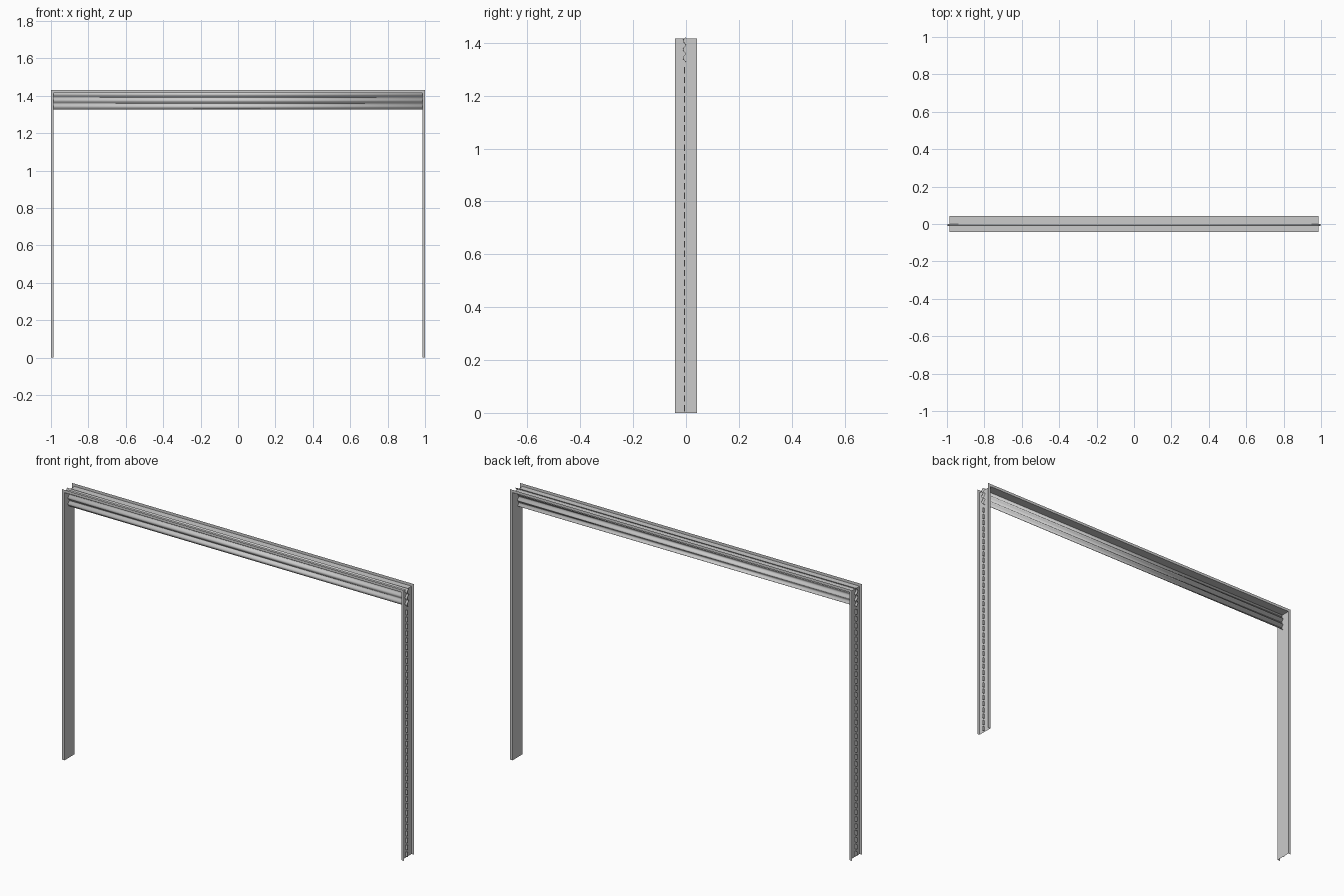
import bpy, math

if "Cube" in bpy.data.objects:
    bpy.data.objects.remove(bpy.data.objects["Cube"])

HALF, TOP, LIP, DEPTH = 1.0, 1.43, 0.0145, 0.0425
MID_Y = -0.005


def make(name, verts, faces, smooth=False):
    me = bpy.data.meshes.new(name)
    me.from_pydata(verts, [], faces)
    me.update()
    ob = bpy.data.objects.new(name, me)
    bpy.context.collection.objects.link(ob)
    if smooth:
        bpy.context.view_layer.objects.active = ob
        ob.select_set(True)
        bpy.ops.object.shade_smooth_by_angle(angle=math.radians(40))
        ob.select_set(False)
    return ob


# Mitred sheet channel swept up one side, across the top and down the other
profile = [(0, -DEPTH), (LIP, -DEPTH), (LIP, DEPTH), (0, DEPTH)]
verts = []
for inset, y in profile:
    x, z = HALF - inset, TOP - inset
    verts += [(-x, y, 0), (-x, y, z), (x, y, z), (x, y, 0)]
faces = []
for p in range(3):
    for s in range(3):
        a, b = p * 4 + s, (p + 1) * 4 + s
        faces.append((a, a + 1, b + 1, b))
make("channel_frame", verts, faces)

# Raised roller slats: bulged strips that hook into each other
SLATS, BASE, PITCH, STEPS = 3, 1.327, 0.0325, 8
pts = []
for i in range(SLATS):
    for k in range(STEPS + 1):
        t = k / STEPS
        bulge = 0.011 * math.sin(math.pi * t)
        pts.append((MID_Y + 0.004 - bulge, BASE + PITCH * (i + 0.93 * t)))
verts = [(x, y, z) for y, z in pts for x in (-0.998, 0.998)]
faces = [(2 * i, 2 * i + 1, 2 * i + 3, 2 * i + 2) for i in range(len(pts) - 1)]
slats = make("shutter_slats", verts, faces, True)
sol = slats.modifiers.new("thickness", 'SOLIDIFY')
sol.thickness = 0.002

# Row of small guide tabs along the outside of each post
for side, label in ((-1, "left"), (1, "right")):
    verts, faces = [], []
    for i in range(36):
        z0 = 0.006 + i * 0.0365
        n = len(verts)
        for z in (z0, z0 + 0.024):
            for x in (HALF - LIP, HALF - 0.003):
                for y in (MID_Y - 0.002, MID_Y + 0.002):
                    verts.append((side * x, y, z))
        faces += [tuple(n + j for j in f) for f in
                  ((0, 1, 3, 2), (4, 6, 7, 5), (0, 4, 5, 1),
                   (2, 3, 7, 6), (0, 2, 6, 4), (1, 5, 7, 3))]
    make(label + "_guide_tabs", verts, faces)
